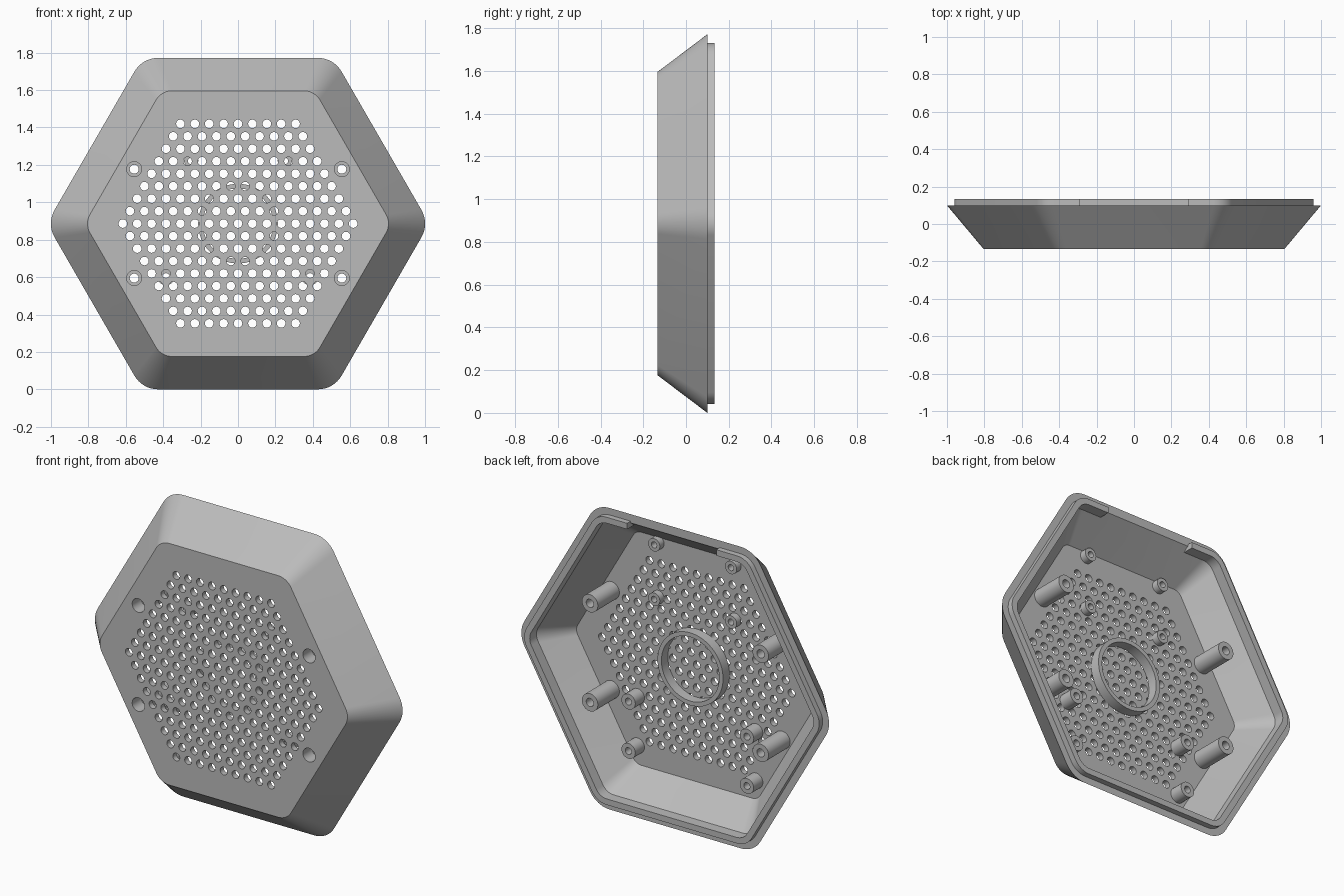
import bpy, bmesh
from math import sin, cos, pi, radians

old = bpy.data.objects.get("Cube")
if old:
    bpy.data.objects.remove(old, do_unlink=True)

MID = 0.886                      # height of the hexagon centre
FRONT, FLOOR, RIM, BACK = -0.133, -0.1, 0.1, 0.133

grey = bpy.data.materials.new("plain grey")
grey.use_nodes = True
grey.diffuse_color = (0.5, 0.5, 0.5, 1)
grey.node_tree.nodes["Principled BSDF"].inputs["Base Color"].default_value = (0.5, 0.5, 0.5, 1)


def finish(name, bm):
    """Turn a bmesh into a named, smooth-shaded object."""
    bmesh.ops.recalc_face_normals(bm, faces=bm.faces)
    mesh = bpy.data.meshes.new(name)
    bm.to_mesh(mesh)
    bm.free()
    mesh.materials.append(grey)
    ob = bpy.data.objects.new(name, mesh)
    bpy.context.collection.objects.link(ob)
    smooth(ob)
    return ob


def smooth(ob):
    bpy.ops.object.select_all(action='DESELECT')
    ob.select_set(True)
    bpy.context.view_layer.objects.active = ob
    bpy.ops.object.shade_smooth_by_angle(angle=radians(30))


def hexagon(apothem, radius, steps=8):
    """Rounded hexagon outline, starting at the left end of the top edge."""
    points = []
    reach = (apothem - radius) / cos(pi / 6)
    for corner in range(6):
        a = 2 * pi / 3 + corner * pi / 3
        for s in range(steps + 1):
            b = a - pi / 6 + s / steps * pi / 3
            points.append((reach * cos(a) + radius * cos(b),
                           reach * sin(a) + radius * sin(b)))
    return points


def bridge(bm, loops, closed):
    """Skin neighbouring vertex loops with quads."""
    for p, q in zip(loops, loops[1:]):
        n = len(p)
        for i in range(n if closed else n - 1):
            j = (i + 1) % n
            bm.faces.new((p[i], p[j], q[j], q[i]))


def place(bm, outline, y):
    return [bm.verts.new((x, y, MID + z)) for x, z in outline]


def turned(name, profile, x, z, sides=32):
    """Closed (radius, y) profile turned around an axis along y."""
    bm = bmesh.new()
    rings = [place(bm, [(x + r * cos(2 * pi * k / sides), z + r * sin(2 * pi * k / sides))
                        for k in range(sides)], y) for r, y in profile]
    bridge(bm, rings + rings[:1], True)
    return finish(name, bm)


def tube(name, outer, inner, end, x=0, z=0, sides=32):
    return turned(name, [(outer, FLOOR), (outer, end), (inner, end), (inner, FLOOR)], x, z, sides)


# Tapered shell with a hollow back
bm = bmesh.new()
loops = [place(bm, hexagon(a, r), y) for a, r, y in (
    (0.71, 0.097, FRONT), (0.886, 0.147, RIM), (0.835, 0.1, RIM), (0.685, 0.06, FLOOR))]
bridge(bm, loops, True)
bm.faces.new(loops[0])
bm.faces.new(loops[-1])
shell = finish("shell", bm)

# Grille and screw openings cut through the front plate
PITCH, RINGS = 0.077, 8
POSTS = [(sx * 0.555, sz * 0.291) for sx in (-1, 1) for sz in (-1, 1)]
holes = [(x, z, 0.04, 32) for x, z in POSTS]
for row in range(-RINGS, RINGS + 1):
    count = 2 * RINGS + 1 - abs(row)
    for i in range(count):
        holes.append(((i - (count - 1) / 2) * PITCH, row * PITCH * cos(pi / 6), 0.023, 16))
bm = bmesh.new()
for x, z, r, sides in holes:
    outline = [(x + r * cos(2 * pi * k / sides), z + r * sin(2 * pi * k / sides))
               for k in range(sides)]
    ends = [place(bm, outline, y) for y in (FRONT - 0.05, FLOOR + 0.03)]
    bridge(bm, ends, True)
    for end in ends:
        bm.faces.new(end)
cutter = finish("hole_cutter", bm)
cutter.hide_render = True
cut = shell.modifiers.new("holes", 'BOOLEAN')
cut.operation, cut.solver, cut.object = 'DIFFERENCE', 'EXACT', cutter
bpy.context.view_layer.objects.active = shell
bpy.ops.object.modifier_apply(modifier=cut.name)
bpy.data.objects.remove(cutter, do_unlink=True)
smooth(shell)

# Raised locating lip, open along the middle of the top edge
GAP = 0.29
bm = bmesh.new()
outer, inner = [[(-GAP, a)] + hexagon(a, r) + [(GAP, a)] for a, r in ((0.845, 0.11), (0.81, 0.08))]
strips = [place(bm, o, y) for o, y in ((outer, 0.07), (outer, BACK), (inner, BACK), (inner, 0.07))]
bridge(bm, strips + strips[:1], False)
for end in (0, -1):
    bm.faces.new([s[end] for s in strips])
finish("lip", bm)

# Long screw posts with a counterbore from the front
for x, z in POSTS:
    turned("screw_post", [(0.052, FLOOR), (0.052, RIM), (0.024, RIM), (0.024, -0.05),
                          (0.04, -0.05), (0.04, FLOOR)], x, z)

# Short bosses, upper and lower sets, and the round collar
for side in (-1, 1):
    for z in (0.335, 0.655):
        tube("upper_boss", 0.038, 0.018, -0.06, side * 0.25, z, 24)
    for z in (-0.285, -0.575):
        tube("lower_boss", 0.045, 0.02, -0.015, side * 0.385, z, 24)
tube("collar", 0.213, 0.188, -0.04, sides=64)
